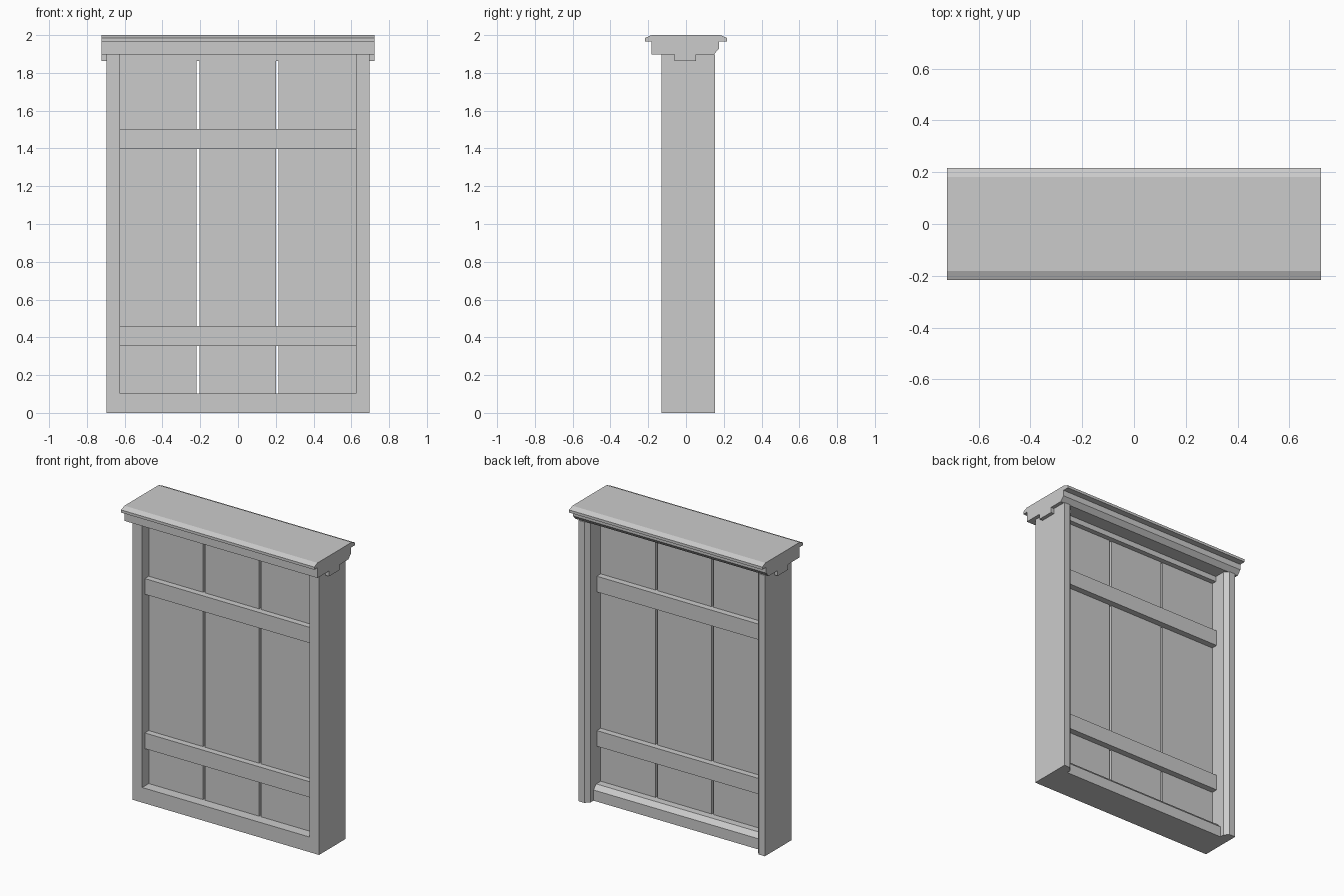
import bpy, bmesh
from mathutils import Vector

if "Cube" in bpy.data.objects:
    bpy.data.objects.remove(bpy.data.objects["Cube"])


def prism(name, profile, start, end, place):
    """Extrude a closed 2D profile; place(a, b, t) gives the 3D point."""
    bm = bmesh.new()
    ends = [[bm.verts.new(Vector(place(a, b, t))) for a, b in profile]
            for t in (start, end)]
    n = len(profile)
    for ring in ends:
        bm.faces.new(ring)
    for i in range(n):
        j = (i + 1) % n
        bm.faces.new((ends[0][i], ends[0][j], ends[1][j], ends[1][i]))
    bmesh.ops.recalc_face_normals(bm, faces=bm.faces)
    mesh = bpy.data.meshes.new(name)
    bm.to_mesh(mesh)
    bm.free()
    obj = bpy.data.objects.new(name, mesh)
    bpy.context.collection.objects.link(obj)
    return obj


def box(name, x0, x1, y0, y1, z0, z1):
    rect = [(y0, z0), (y1, z0), (y1, z1), (y0, z1)]
    return prism(name, rect, x0, x1, along_x)


def along_x(y, z, t):
    return (t, y, z)


# Moulded lintel cap with a rebate tongue below
cap = [(-0.182, 2.0), (-0.217, 1.985), (-0.217, 1.967), (-0.182, 1.967),
       (-0.182, 1.898), (-0.06, 1.898), (-0.06, 1.862), (0.052, 1.862),
       (0.052, 1.898), (0.147, 1.898), (0.175, 1.928), (0.175, 1.967),
       (0.217, 1.967), (0.217, 1.985), (0.182, 2.0)]
prism("lintel_cap", cap, -0.722, 0.722, along_x)

# Side jambs with a chamfered inner back edge
jamb = [(0.697, -0.13), (0.697, 0.154), (0.652, 0.154),
        (0.625, 0.125), (0.625, -0.13)]
for side, s in (("left", -1), ("right", 1)):
    prism(side + "_jamb", jamb, 0.0, 1.898, lambda x, y, t, s=s: (s * x, y, t))

# Bottom sill, set back behind and chamfered on top
sill = [(-0.13, 0.0), (0.095, 0.0), (0.095, 0.072), (0.066, 0.102), (-0.13, 0.102)]
prism("sill", sill, -0.625, 0.625, along_x)

# Three vertical planks with open gaps between them
for i, (x0, x1) in enumerate(((-0.625, -0.219), (-0.204, 0.2), (0.215, 0.625))):
    box(f"plank_{i + 1}", x0, x1, -0.06, 0.018, 0.102, 1.862)

# Cross braces wrapping both sides of the planks
for label, z0, z1 in (("lower", 0.354, 0.46), ("upper", 1.397, 1.503)):
    box(label + "_brace", -0.628, 0.625, -0.102, 0.06, z0, z1)
